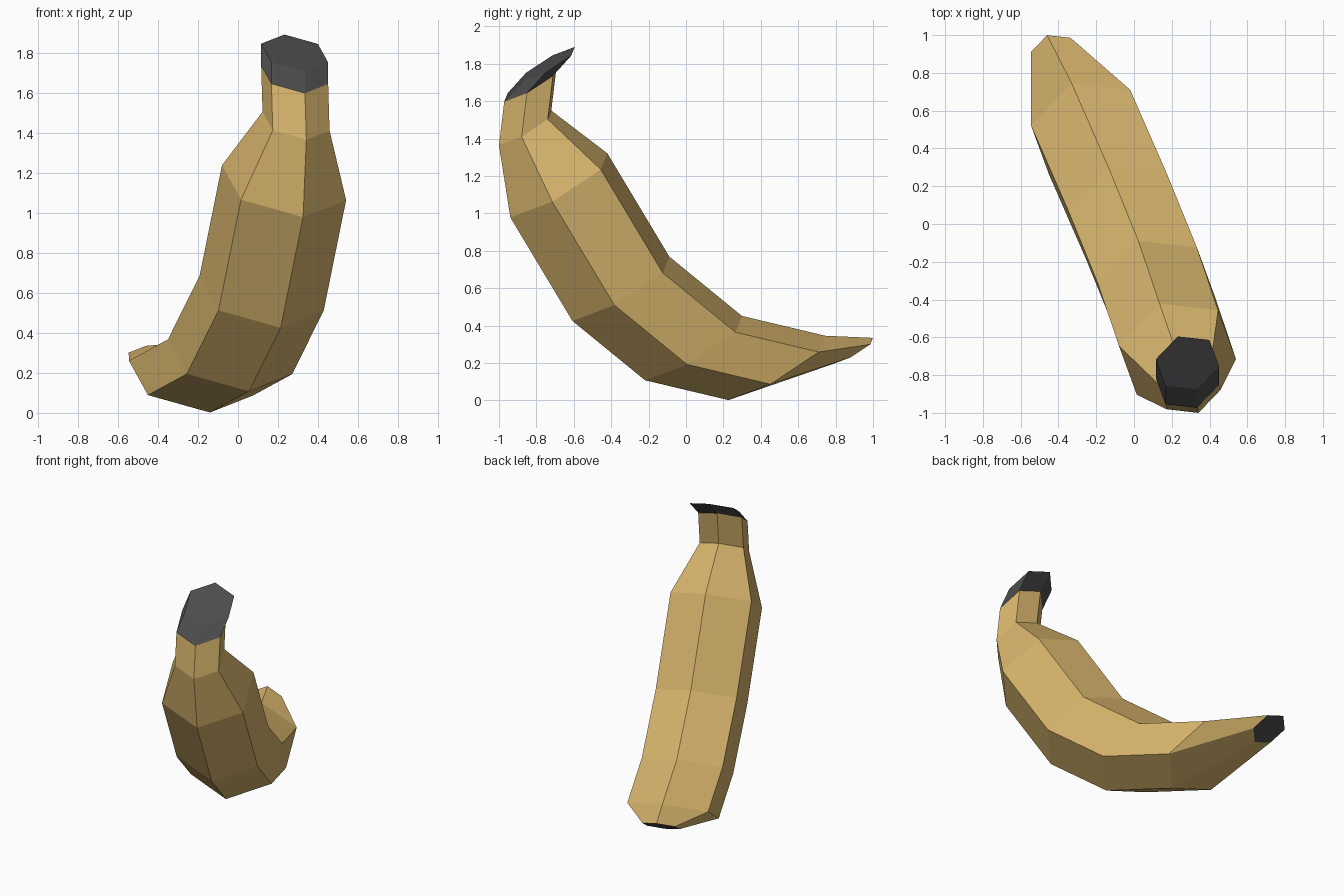
import bpy
from mathutils import Vector

if "Cube" in bpy.data.objects:
    bpy.data.objects.remove(bpy.data.objects["Cube"])


def material(name, rgb):
    m = bpy.data.materials.new(name)
    m.diffuse_color = (*rgb, 1)
    m.use_nodes = True
    m.node_tree.nodes["Principled BSDF"].inputs["Base Color"].default_value = m.diffuse_color
    return m


yellow = material("banana yellow", (0.69, 0.465, 0.153))
dark = material("charcoal", (0.072, 0.072, 0.072))

# Hexagonal cross-section: every ring is this tilted hexagon, moved and scaled
D = Vector((0.31, -0.035, -0.087))
C = Vector((0.215, 0.224, 0.085))
HEX = [D, C, C - D, -D, -C, D - C]

# Stations along the banana, top to tip: centre and scale
CAP_TOP = ((0.283, -0.735, 1.797), 0.54)
CAP_BASE = ((0.283, -0.832, 1.69), 0.54)
BODY = [
    CAP_BASE,
    ((0.29, -0.86, 1.457), 0.54),
    ((0.23, -0.68, 1.15), 1),
    ((0.118, -0.348, 0.597), 1),
    ((-0.04, 0.04, 0.28), 1),
    ((-0.235, 0.486, 0.174), 1),
    ((-0.422, 0.896, 0.266), 0.4),
]


def loft(name, stations, mats, top=False, bottom=False):
    """Join the rings with quads; optional flat ends. The bottom end uses the last material."""
    n = len(HEX)
    verts = [Vector(c) + h * s for c, s in stations for h in HEX]
    faces = []
    for r in range(len(stations) - 1):
        for i in range(n):
            j = (i + 1) % n
            u, l = r * n, (r + 1) * n
            faces.append((l + i, l + j, u + j, u + i))
    if top:
        faces.append(tuple(range(n)))
    if bottom:
        faces.append(tuple(reversed(range(len(verts) - n, len(verts)))))
    me = bpy.data.meshes.new(name)
    me.from_pydata(verts, [], faces)
    for m in mats:
        me.materials.append(m)
    if bottom:
        me.polygons[-1].material_index = len(mats) - 1
    me.update()
    ob = bpy.data.objects.new(name, me)
    bpy.context.collection.objects.link(ob)
    return ob


# Yellow peel with dark blossom end
loft("banana_body", BODY, [yellow, dark], bottom=True)
# Dark cut stem end
loft("stem_cap", [CAP_TOP, CAP_BASE], [dark], top=True)
